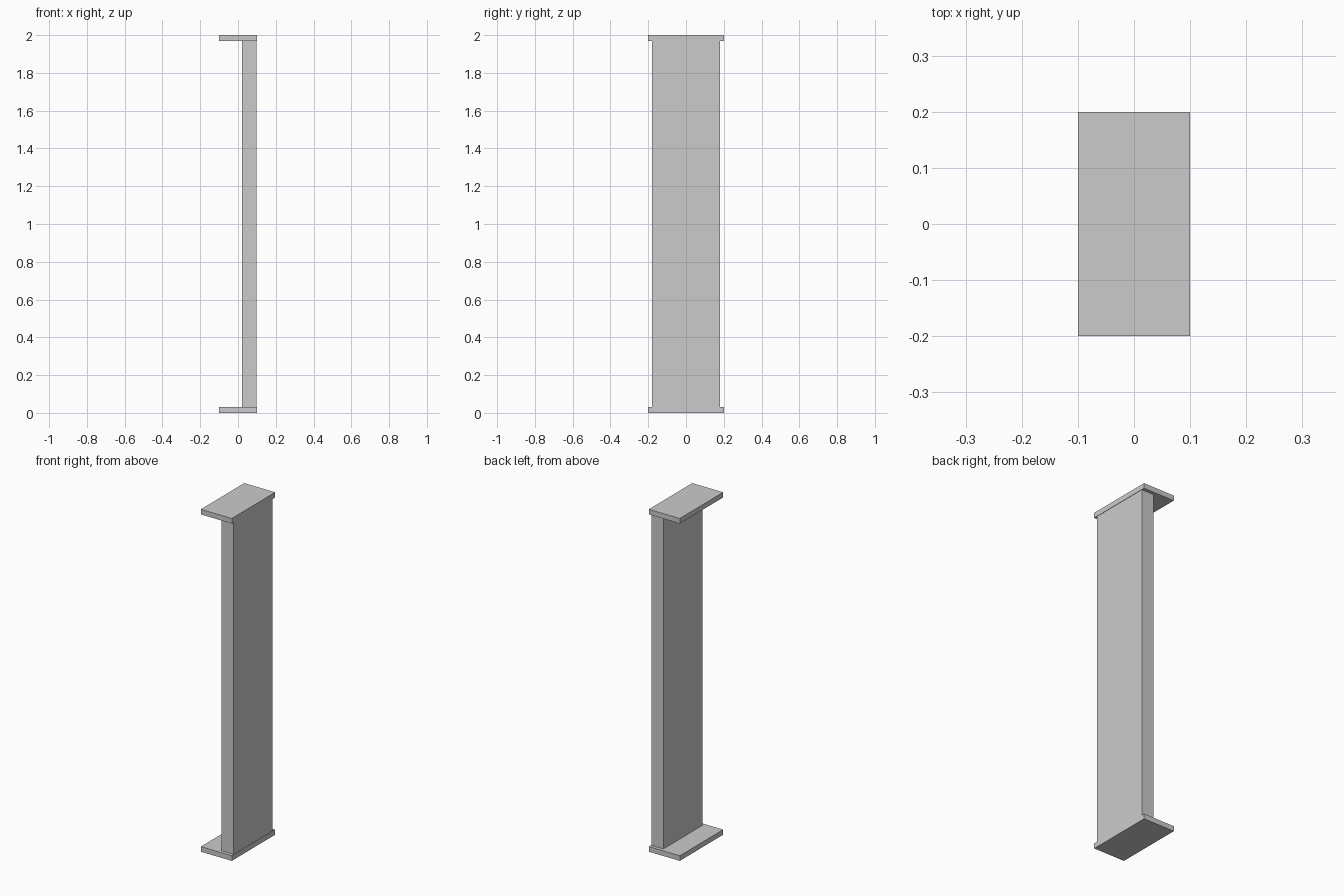
import bpy

if "Cube" in bpy.data.objects:
    bpy.data.objects.remove(bpy.data.objects["Cube"])


def box(name, lo, hi):
    """Axis-aligned box between two corners."""
    centre = [(a + b) / 2 for a, b in zip(lo, hi)]
    bpy.ops.mesh.primitive_cube_add(size=1, location=centre)
    obj = bpy.context.object
    obj.name = name
    obj.scale = [b - a for a, b in zip(lo, hi)]
    bpy.ops.object.transform_apply(location=False, rotation=False, scale=True)
    return obj


HEIGHT, PLATE = 2.0, 0.03

# Matching plates at the foot and the top
for name, z in (("base_plate", 0), ("top_plate", HEIGHT - PLATE)):
    box(name, (-0.1, -0.2, z), (0.1, 0.2, z + PLATE))

# Tall upright panel, set to the right side between the plates
box("upright_panel", (0.02, -0.18, PLATE), (0.098, 0.18, HEIGHT - PLATE))
